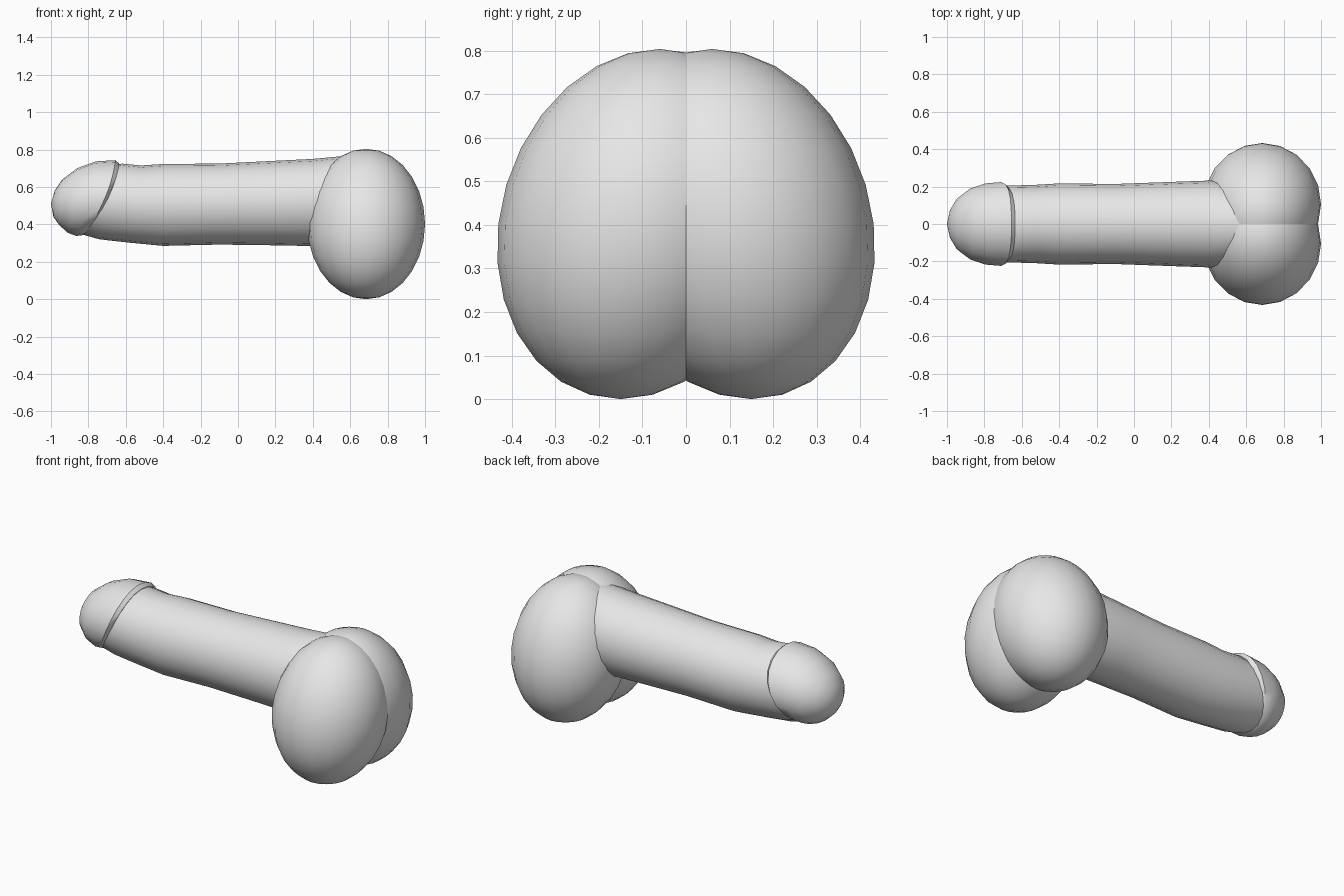
import bpy, bmesh, math

cube = bpy.data.objects.get("Cube")
if cube:
    bpy.data.objects.remove(cube, do_unlink=True)

# Single grey material
grey = bpy.data.materials.new("light_grey")
grey.use_nodes = True
grey.diffuse_color = (0.8, 0.8, 0.8, 1)
grey.node_tree.nodes["Principled BSDF"].inputs["Base Color"].default_value = (0.8, 0.8, 0.8, 1)


def finish(name, bm):
    bmesh.ops.recalc_face_normals(bm, faces=bm.faces)
    mesh = bpy.data.meshes.new(name)
    bm.to_mesh(mesh)
    bm.free()
    mesh.materials.append(grey)
    obj = bpy.data.objects.new(name, mesh)
    bpy.context.collection.objects.link(obj)
    bpy.ops.object.select_all(action='DESELECT')
    obj.select_set(True)
    bpy.context.view_layer.objects.active = obj
    bpy.ops.object.shade_smooth_by_angle(angle=math.radians(45))
    return obj


def loft(name, rings, nose=None, sides=20):
    """Skin slanted oval rings: (x_top, z_top, x_bottom, z_bottom, half_width, bow)."""
    bm = bmesh.new()
    loops = []
    for xt, zt, xb, zb, w, bow in rings:
        loop = []
        for i in range(sides):
            a = 2 * math.pi * i / sides
            c, s = math.cos(a), math.sin(a)
            loop.append(bm.verts.new(((xt + xb) / 2 + c * (xt - xb) / 2 + bow * s * s,
                                      w * s,
                                      (zt + zb) / 2 + c * (zt - zb) / 2)))
        loops.append(loop)
    for a, b in zip(loops, loops[1:]):
        for i in range(sides):
            j = (i + 1) % sides
            bm.faces.new((a[i], a[j], b[j], b[i]))
    if nose:
        tip = bm.verts.new(nose)
        for i in range(sides):
            bm.faces.new((tip, loops[0][(i + 1) % sides], loops[0][i]))
    else:
        bm.faces.new(loops[0])
    bm.faces.new(loops[-1])
    return finish(name, bm)


# Rounded tip with a slanted rim
loft("tip", [
    (-0.980, 0.580, -0.987, 0.440, 0.075, 0.00),
    (-0.940, 0.640, -0.955, 0.395, 0.135, 0.00),
    (-0.860, 0.700, -0.910, 0.355, 0.190, 0.01),
    (-0.760, 0.737, -0.865, 0.338, 0.217, 0.02),
    (-0.655, 0.743, -0.825, 0.343, 0.224, 0.03),
    (-0.635, 0.725, -0.815, 0.352, 0.205, 0.03),
], nose=(-1.0, 0, 0.51))

# Long, slightly wavy shaft running into the lobes
loft("shaft", [
    (-0.68, 0.712, -0.83, 0.345, 0.200, 0.0),
    (-0.62, 0.725, -0.74, 0.320, 0.206, 0.0),
    (-0.52, 0.715, -0.58, 0.302, 0.208, 0.0),
    (-0.40, 0.723, -0.40, 0.285, 0.217, 0.0),
    (-0.10, 0.725, -0.10, 0.292, 0.214, 0.0),
    (0.20, 0.740, 0.20, 0.288, 0.225, 0.0),
    (0.40, 0.750, 0.40, 0.284, 0.232, 0.0),
    (0.54, 0.763, 0.54, 0.300, 0.225, 0.0),
    (0.66, 0.770, 0.66, 0.330, 0.180, 0.0),
])

# Pair of egg-shaped lobes leaning together at the top
for name, side in (("left_lobe", 1), ("right_lobe", -1)):
    bm = bmesh.new()
    bmesh.ops.create_uvsphere(bm, u_segments=20, v_segments=14, radius=1)
    for v in bm.verts:
        x, y, z = v.co
        v.co = (0.685 + 0.315 * x,
                side * (0.105 - 0.045 * z) + 0.326 * y,
                0.402 + 0.402 * z)
    # +y is the model's back: mirrored halves either side of y = 0
    finish("back_lobe" if side > 0 else "front_lobe", bm)
